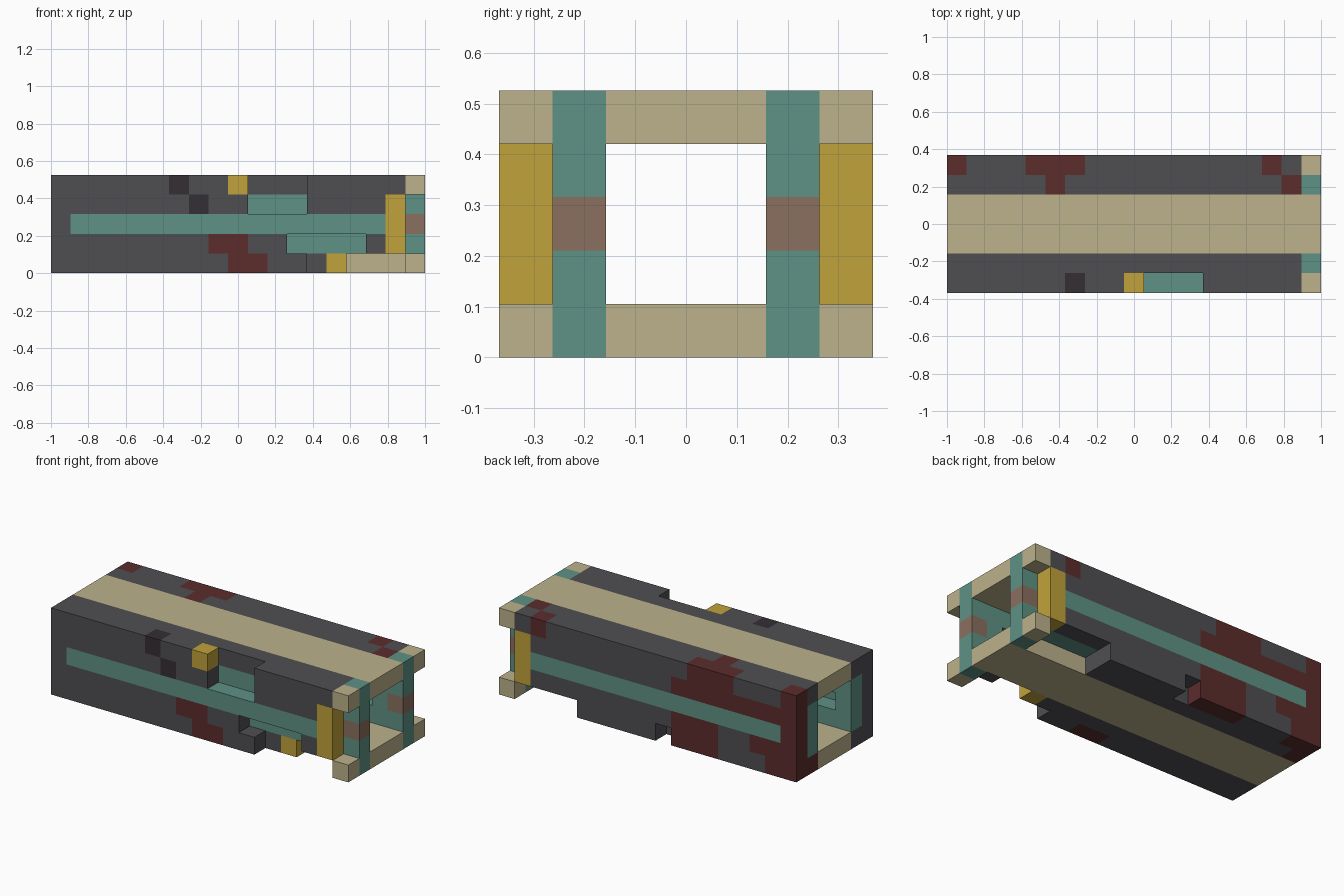
import bpy, bmesh
from mathutils import Vector

cube = bpy.data.objects.get("Cube")
if cube:
    bpy.data.objects.remove(cube, do_unlink=True)

LENGTH, WIDTH, HEIGHT = 19, 7, 5      # block counts along x, y, z
S = 2 / LENGTH                        # size of one block


def linear(c):
    c /= 255
    return c / 12.92 if c <= 0.04045 else ((c + 0.055) / 1.055) ** 2.4


def material(name, *rgb):
    m = bpy.data.materials.new(name)
    col = (*[linear(c) for c in rgb], 1)
    m.use_nodes = True
    m.diffuse_color = col
    m.node_tree.nodes["Principled BSDF"].inputs["Base Color"].default_value = col
    return m


mats = {
    "charcoal": material("charcoal", 79, 78, 82),
    "beige": material("beige", 188, 178, 139),
    "teal": material("teal", 94, 145, 133),
    "gold": material("gold", 192, 162, 59),
    "rust": material("rust red", 92, 44, 44),
    "brown": material("brown", 138, 112, 96),
    "plum": material("dark plum", 52, 46, 52),
}

cells = {}                            # block position -> (part, colour)


def span(r):
    return range(r, r + 1) if isinstance(r, int) else range(r[0], r[1] + 1)


def region(x, y, z):
    return [(i, j, k) for i in span(x) for j in span(y) for k in span(z)]


def fill(part, colour, x, y, z):
    for c in region(x, y, z):
        cells[c] = (part, colour)


def paint(colour, x, y, z):
    for c in region(x, y, z):
        if c in cells:
            cells[c] = (cells[c][0], colour)


def carve(x, y, z):
    for c in region(x, y, z):
        cells.pop(c, None)


END = LENGTH - 1
TOP = HEIGHT - 1

# Floor and roof strips
fill("floor_strip", "beige", (0, END), (2, 4), 0)
fill("roof_strip", "beige", (0, END), (2, 4), TOP)

# Side walls, each with a shell, a lining, a stripe and an end frame
for side, outer, inner in (("front", 0, 1), ("back", 6, 5)):
    shell = side + "_shell"
    lining = side + "_lining"
    frame = side + "_end_frame"
    fill(shell, "charcoal", (0, 17), outer, (0, TOP))
    fill(shell, "charcoal", (0, 17), inner, (0, TOP))
    fill(lining, "teal", (0, 17), inner, (1, 3))
    carve((1, 16), inner, 2)
    fill(side + "_stripe", "teal", (1, 16), outer, 2)
    fill(side + "_end_post", "gold", 17, outer, (1, 3))
    fill(frame, "teal", END, inner, (0, TOP))
    paint("brown", END, inner, 2)
    for z in (0, TOP):
        fill(frame, "beige", END, outer, z)

# Notches and small blocks of the front wall
carve((10, 12), 0, (3, 4))
carve((12, 15), 0, 1)
carve((13, 17), 0, 0)
carve((15, 17), 1, 0)
fill("front_upper_knob", "gold", 9, 0, TOP)
fill("front_lower_knob", "gold", 14, 1, 0)

# Notches of the back wall
carve((14, 17), (5, 6), 0)
carve(8, 6, 0)

# Front patches
paint("plum", 6, 0, TOP)
paint("plum", 7, 0, 3)
paint("rust", (8, 9), 0, 1)
paint("rust", (9, 10), 0, 0)

# Back patches
paint("rust", 0, 6, (0, TOP))
paint("rust", (4, 6), 6, TOP)
paint("rust", (1, 7), 6, 3)
paint("rust", (1, 2), 6, 1)
paint("rust", (5, 7), 6, (0, 1))
paint("rust", 1, 6, 0)
paint("rust", 0, 5, 0)
paint("rust", 5, 5, TOP)
paint("rust", 16, 6, TOP)
paint("rust", 17, 5, TOP)

# Build one mesh per part from the exposed block sides
origin = Vector((-LENGTH / 2, -WIDTH / 2, 0))


def build(part):
    own = {c: col for c, (p, col) in cells.items() if p == part}
    names = sorted(set(own.values()))
    bm = bmesh.new()
    for c, colour in own.items():
        for axis in range(3):
            u, v = Vector(), Vector()
            u[(axis + 1) % 3] = v[(axis + 2) % 3] = 1
            for step in (-1, 1):
                near = list(c)
                near[axis] += step
                if tuple(near) in cells:
                    continue
                base = Vector(c) + origin
                if step > 0:
                    base[axis] += 1
                ring = [base, base + u, base + u + v, base + v]
                if step < 0:
                    ring.reverse()
                face = bm.faces.new([bm.verts.new(p * S) for p in ring])
                face.material_index = names.index(colour)
    bmesh.ops.remove_doubles(bm, verts=bm.verts, dist=S / 100)
    bmesh.ops.dissolve_limit(bm, angle_limit=0.01, verts=bm.verts,
                             edges=bm.edges, delimit={'MATERIAL'})
    mesh = bpy.data.meshes.new(part)
    bm.to_mesh(mesh)
    bm.free()
    for n in names:
        mesh.materials.append(mats[n])
    bpy.context.collection.objects.link(bpy.data.objects.new(part, mesh))


for part in sorted({p for p, _ in cells.values()}):
    build(part)
